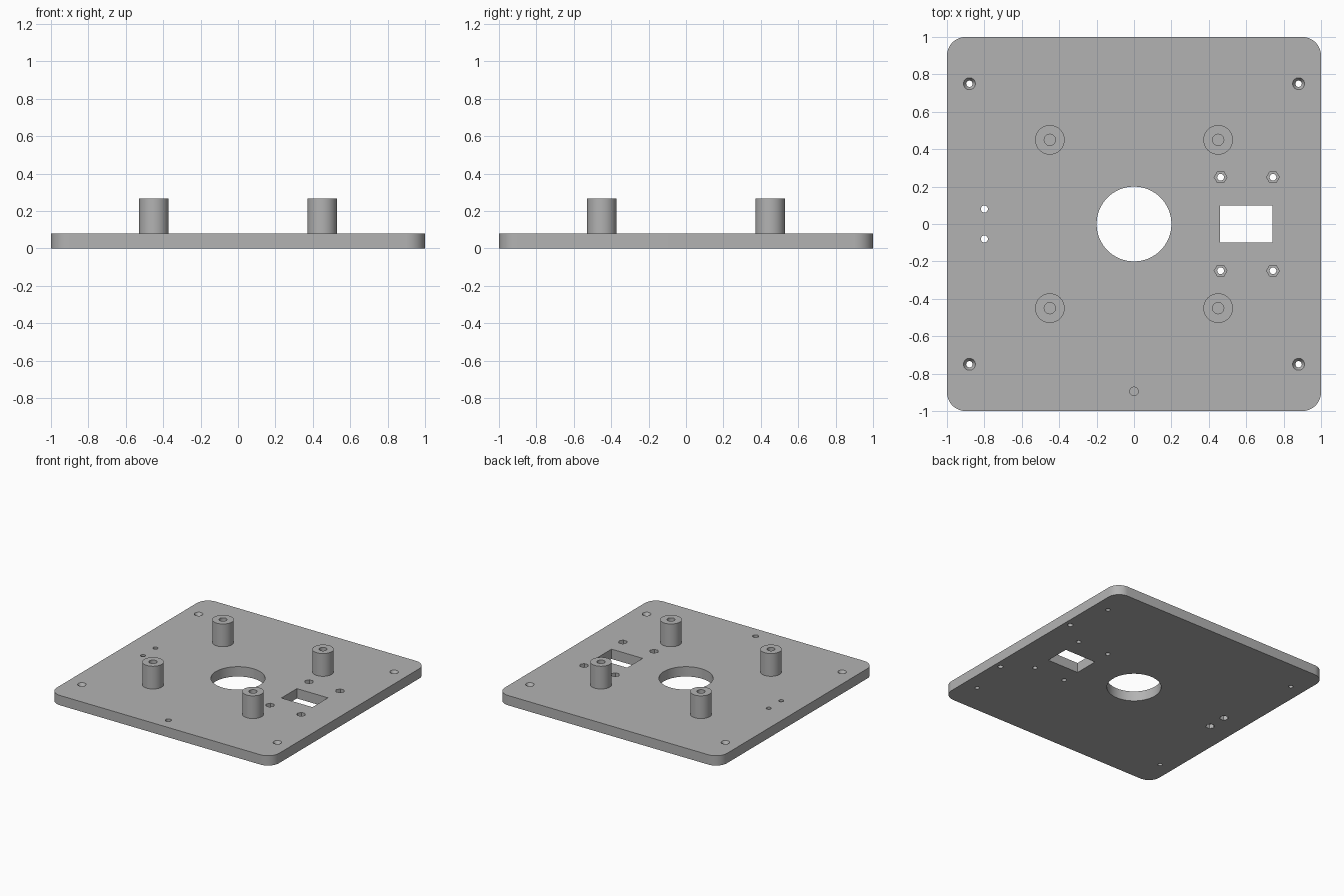
import bpy, bmesh, math
from mathutils import Vector

cube = bpy.data.objects.get("Cube")
if cube:
    bpy.data.objects.remove(cube, do_unlink=True)

THICK = 0.08
POST_TOP = 0.265

grey = bpy.data.materials.new("plain grey")
grey.use_nodes = True
colour = (0.45, 0.45, 0.45, 1)
grey.diffuse_color = colour
grey.node_tree.nodes["Principled BSDF"].inputs["Base Color"].default_value = colour


def make_object(name, bm):
    bmesh.ops.recalc_face_normals(bm, faces=bm.faces)
    mesh = bpy.data.meshes.new(name)
    bm.to_mesh(mesh)
    bm.free()
    mesh.materials.append(grey)
    obj = bpy.data.objects.new(name, mesh)
    bpy.context.collection.objects.link(obj)
    return obj


def add_turned(bm, x, y, profile, sides=32):
    """Closed solid from (radius, z) rings stacked at x, y."""
    rings = []
    for r, z in profile:
        angles = [math.tau * i / sides for i in range(sides)]
        rings.append([bm.verts.new((x + r * math.cos(a), y + r * math.sin(a), z))
                      for a in angles])
    for low, high in zip(rings, rings[1:]):
        for i in range(sides):
            j = (i + 1) % sides
            bm.faces.new((low[i], low[j], high[j], high[i]))
    bm.faces.new(rings[0][::-1])
    bm.faces.new(rings[-1])


def add_box(bm, centre, size):
    verts = bmesh.ops.create_cube(bm, size=1)["verts"]
    for v in verts:
        v.co = Vector(centre) + v.co * Vector(size)


def smooth(obj):
    bpy.ops.object.select_all(action='DESELECT')
    obj.select_set(True)
    bpy.context.view_layer.objects.active = obj
    bpy.ops.object.shade_smooth_by_angle(angle=math.radians(30))


def cut(obj, name, bm):
    cutter = make_object(name, bm)
    cutter.hide_render = True
    bpy.context.view_layer.objects.active = obj
    mod = obj.modifiers.new(name, 'BOOLEAN')
    mod.operation = 'DIFFERENCE'
    mod.solver = 'EXACT'
    mod.object = cutter
    bpy.ops.object.modifier_apply(modifier=mod.name)
    bpy.data.objects.remove(cutter, do_unlink=True)


# Base plate with rounded vertical corners
bm = bmesh.new()
add_box(bm, (0, 0, THICK / 2), (2, 2, THICK))
corners = [e for e in bm.edges if abs(e.verts[0].co.z - e.verts[1].co.z) > 0.01]
bmesh.ops.bevel(bm, geom=corners, offset=0.1, segments=12, profile=0.5, affect='EDGES')
plate = make_object("base_plate", bm)

low, high = -0.02, THICK + 0.02
signs = [(sx, sy) for sx in (-1, 1) for sy in (-1, 1)]

# Through holes: large opening, rectangular window, screw holes
bm = bmesh.new()
add_turned(bm, 0, 0, [(0.2, low), (0.2, high)], 96)
add_box(bm, (0.6, 0, THICK / 2), (0.28, 0.2, 0.2))
for sx, sy in signs:
    # Countersunk corner hole
    add_turned(bm, sx * 0.88, sy * 0.75,
               [(0.017, low), (0.017, 0.055), (0.032, THICK), (0.032, high)])
    # Screw hole beside the window
    add_turned(bm, 0.603 + sx * 0.14, sy * 0.25, [(0.018, low), (0.018, high)])
for sy in (-1, 1):
    # Pair of small side holes
    add_turned(bm, -0.8, sy * 0.08, [(0.019, low), (0.019, high)])
    # Shallow holes under the plate edge
    add_turned(bm, 0.95, sy * 0.4, [(0.02, low), (0.02, 0.05)])
# Shallow hole on top near the front edge
add_turned(bm, 0, -0.895, [(0.023, 0.03), (0.023, high)])
cut(plate, "hole_cutter", bm)

# Hexagonal nut recesses: four from above, two from below
bm = bmesh.new()
for sx, sy in signs:
    add_turned(bm, 0.603 + sx * 0.14, sy * 0.25, [(0.034, 0.045), (0.034, high)], 6)
for sy in (-1, 1):
    add_turned(bm, -0.8, sy * 0.08, [(0.034, low), (0.034, 0.035)], 6)
cut(plate, "nut_recess_cutter", bm)
smooth(plate)

# Four hollow standoff posts
for sx, sy in signs:
    bm = bmesh.new()
    add_turned(bm, sx * 0.45, sy * 0.45,
               [(0.079, THICK), (0.079, POST_TOP), (0.03, POST_TOP), (0.03, THICK + 0.005)], 48)
    side = ("left" if sx > 0 else "right")
    post = make_object(f"{'back' if sy > 0 else 'front'}_{side}_standoff", bm)
    smooth(post)
